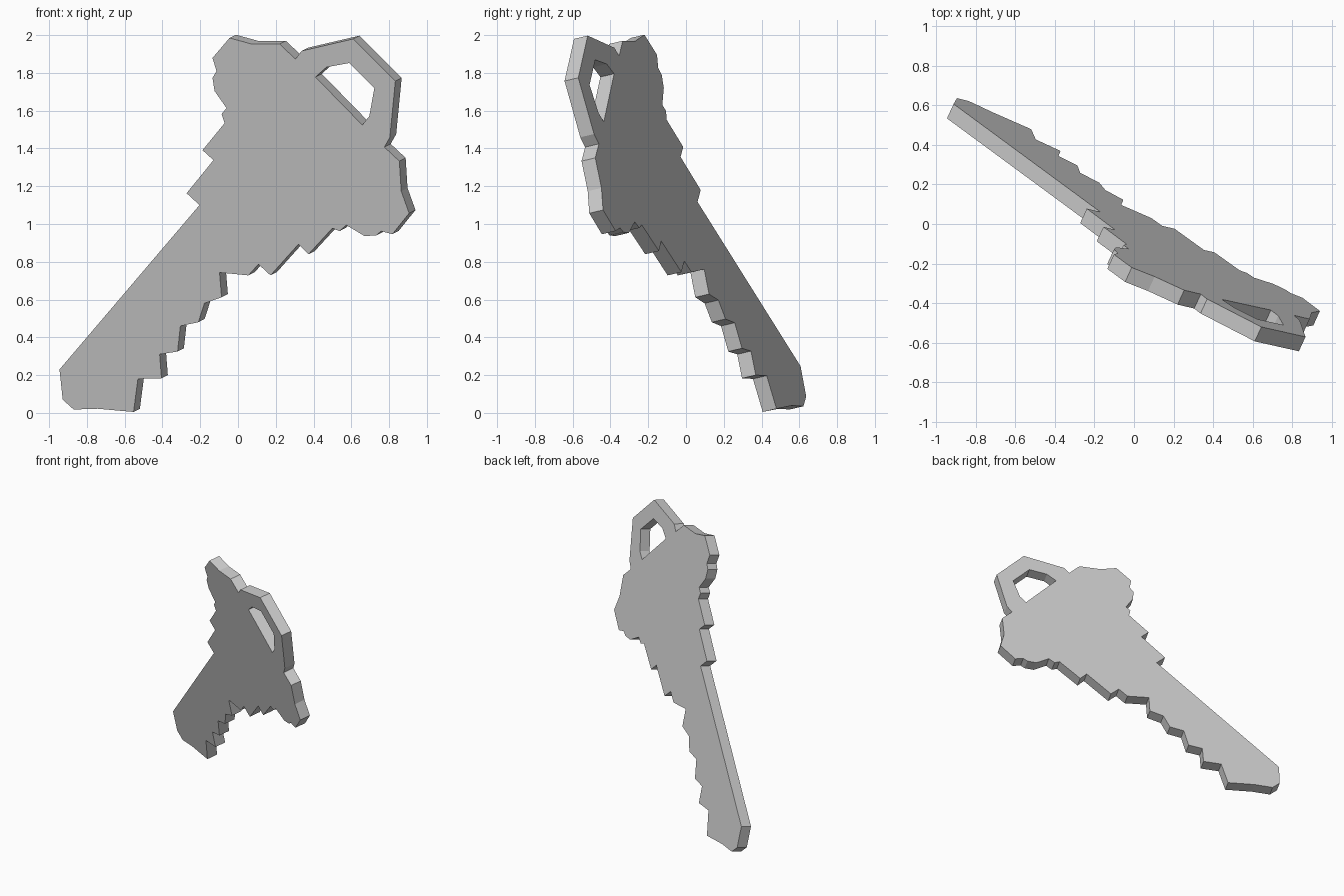
import bpy, bmesh
from mathutils import Vector

# Front-face outline as (x, z): blade tip, cut teeth, bow, ring, spine steps
OUTLINE = [
    (-.945, .23), (-.928, .07), (-.87, .018), (-.743, .022), (-.553, .005),
    (-.53, .18), (-.405, .183), (-.415, .31), (-.32, .325), (-.305, .46),
    (-.21, .48), (-.178, .58), (-.087, .612), (-.098, .743), (.055, .728),
    (.108, .787), (.172, .728), (.32, .893), (.373, .84), (.50, .978),
    (.537, .962), (.573, .994), (.67, .936), (.732, .94), (.758, .962),
    (.817, .946), (.906, 1.057), (.864, 1.174), (.854, 1.333), (.775, 1.407),
    (.804, 1.459), (.833, 1.757), (.61, 1.98), (.336, 1.916), (.304, 1.873),
    (.22, 1.953), (.071, 1.953), (-.045, 1.985), (-.135, 1.879), (-.114, 1.81),
    (-.135, 1.773), (-.124, 1.704), (-.061, 1.614), (-.087, 1.582),
    (-.071, 1.534), (-.188, 1.391), (-.13, 1.338), (-.272, 1.163), (-.204, 1.1),
]
HOLE = [(.41, 1.778), (.468, 1.83), (.589, 1.852), (.722, 1.72),
        (.695, 1.571), (.658, 1.524)]

# The key leans in space: y on the front face follows a tilted plane
SLOPE_X, SLOPE_Z, Y0 = -.46, -.235, .153
THICKNESS = .082
normal = Vector((-SLOPE_X, 1, -SLOPE_Z)).normalized()


def add_loop(bm, points):
    vs = [bm.verts.new((x, Y0 + SLOPE_X * x + SLOPE_Z * z, z)) for x, z in points]
    return [bm.edges.new((vs[i - 1], vs[i])) for i in range(len(vs))]


# Flat profile with ring hole, extruded to the plate thickness
bm = bmesh.new()
edges = add_loop(bm, OUTLINE) + add_loop(bm, HOLE)
bmesh.ops.triangle_fill(bm, edges=edges, use_beauty=True, use_dissolve=False,
                        normal=-normal)
ext = bmesh.ops.extrude_face_region(bm, geom=bm.faces[:], use_keep_orig=True)
bmesh.ops.translate(bm, vec=normal * THICKNESS,
                    verts=[g for g in ext["geom"] if isinstance(g, bmesh.types.BMVert)])
bmesh.ops.recalc_face_normals(bm, faces=bm.faces[:])

mesh = bpy.data.meshes.new("key")
bm.to_mesh(mesh)
bm.free()
key = bpy.data.objects.new("key", mesh)
bpy.context.collection.objects.link(key)
